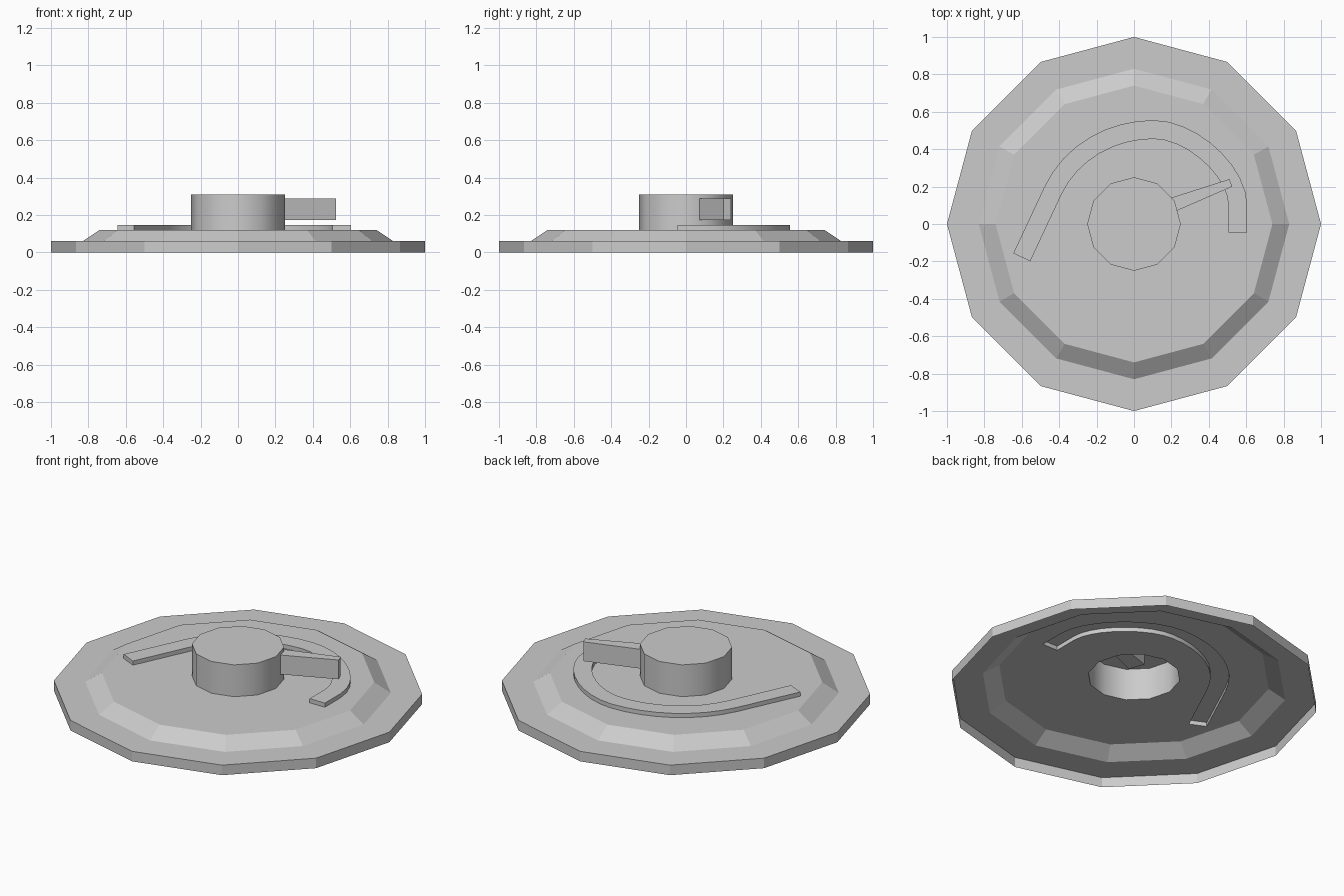
import bpy, bmesh, math
from mathutils import Vector
from mathutils.geometry import interpolate_bezier

if "Cube" in bpy.data.objects:
    bpy.data.objects.remove(bpy.data.objects["Cube"])


def make_object(name, bm):
    bmesh.ops.recalc_face_normals(bm, faces=bm.faces[:])
    mesh = bpy.data.meshes.new(name)
    bm.to_mesh(mesh)
    bm.free()
    obj = bpy.data.objects.new(name, mesh)
    bpy.context.collection.objects.link(obj)
    return obj


def lathe(name, profile, sides):
    bm = bmesh.new()
    rings = [[bm.verts.new((r * math.cos(math.tau * i / sides),
                            r * math.sin(math.tau * i / sides), z))
              for i in range(sides)] for r, z in profile]
    for a, b in zip(rings, rings[1:]):
        for i in range(sides):
            j = (i + 1) % sides
            bm.faces.new((a[i], a[j], b[j], b[i]))
    bm.faces.new(rings[0])
    bm.faces.new(rings[-1])
    return make_object(name, bm)


def prism(name, left, right, z0, z1):
    # solid strip between two plan outlines
    bm = bmesh.new()
    rows = [[bm.verts.new((p[0], p[1], z)) for p, z in
             ((l, z0), (r, z0), (r, z1), (l, z1))] for l, r in zip(left, right)]
    for a, b in zip(rows, rows[1:]):
        for i in range(4):
            j = (i + 1) % 4
            bm.faces.new((a[i], a[j], b[j], b[i]))
    bm.faces.new(rows[0])
    bm.faces.new(rows[-1])
    return make_object(name, bm)


# stepped base plate with central knob
base = lathe("base_and_knob", [(1, 0), (1, .06), (.83, .06), (.74, .12),
                               (.25, .12), (.25, .31)], 12)

# raised curved track: straight legs joined by two bezier arcs
V = lambda x, y: Vector((x, y, 0))
path = [V(-.60, -.178)]
path += interpolate_bezier(V(-.435, .175), V(-.335, .39), V(-.115, .505), V(.105, .505), 9)
path += interpolate_bezier(V(.105, .505), V(.31, .505), V(.555, .28), V(.555, .1), 10)[1:]
path += [V(.555, -.045)]
left, right = [], []
for i, p in enumerate(path):
    d = (path[min(i + 1, len(path) - 1)] - path[max(i - 1, 0)]).normalized()
    n = Vector((-d.y, d.x, 0)) * .05
    left.append(p + n)
    right.append(p - n)
track = prism("curved_track", left, right, .05 + .02, .145)

# fuse the track into the plate
mod = base.modifiers.new("fuse", "BOOLEAN")
mod.operation = "UNION"
mod.solver = "EXACT"
mod.object = track
bpy.context.view_layer.objects.active = base
base.select_set(True)
bpy.ops.object.modifier_apply(modifier=mod.name)
bpy.data.objects.remove(track)

# open the underside, smooth the knob wall and track wall
bm = bmesh.new()
bm.from_mesh(base.data)
bottom = [f for f in bm.faces if all(v.co.z < .001 for v in f.verts)]
bmesh.ops.delete(bm, geom=bottom, context="FACES")
for f in bm.faces:
    c = f.calc_center_median()
    f.smooth = abs(f.normal.z) < .1 and c.z > .07
for e in bm.edges:
    if len(e.link_faces) == 2 and e.calc_face_angle(0) > math.radians(40):
        e.smooth = False
bm.to_mesh(base.data)
bm.free()

# tapered pointer arm reaching out of the knob
prism("pointer_arm", [(-.015, .072), (.51, .24)], [(.02, -.02), (.525, .20)], .172, .287)
